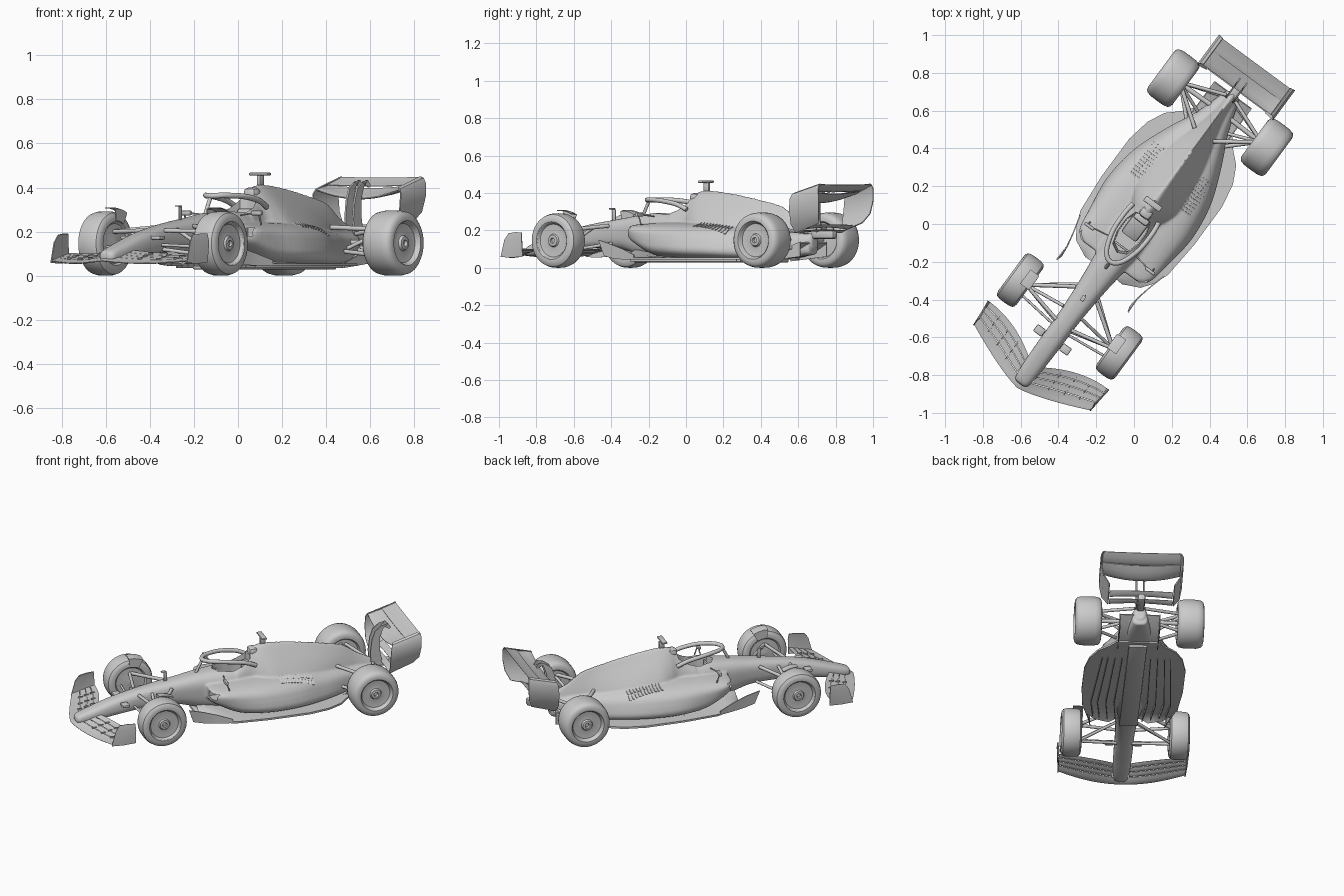
import bpy, bmesh, math
from mathutils import Matrix, Vector
from mathutils.bvhtree import BVHTree

if "Cube" in bpy.data.objects:
    bpy.data.objects.remove(bpy.data.objects["Cube"])
# Car is modelled along y (nose at -y), then turned and placed at the end
PLACE = Matrix.Rotation(math.radians(-36.4), 4, 'Z') @ Matrix.Translation((0.017, 0, 0))
SIDES = ((-1, "left"), (1, "right"))

def link(name, data):
    o = bpy.data.objects.new(name, data)
    bpy.context.collection.objects.link(o)
    return o

def make(name, bm):
    bmesh.ops.recalc_face_normals(bm, faces=bm.faces)
    me = bpy.data.meshes.new(name)
    bm.to_mesh(me)
    return link(name, me)

def skin(bm, rings, closed=True):
    vs = [[bm.verts.new(p) for p in r] for r in rings]
    n = len(vs[0])
    for a, b in zip(vs, vs[1:]):
        for i in range(n if closed else n - 1):
            j = (i + 1) % n
            bm.faces.new((a[i], a[j], b[j], b[i]))
    if closed:
        bm.faces.new(vs[0])
        bm.faces.new(vs[-1])

def spline(st, sub=5):
    out = []
    for i in range(len(st) - 1):
        p0, p1, p2, p3 = st[max(i - 1, 0)], st[i], st[i + 1], st[min(i + 2, len(st) - 1)]
        for t in (k / sub for k in range(sub)):
            out.append([0.5 * (2 * b + (c - a) * t + (2 * a - 5 * b + 4 * c - d) * t * t
                               + (3 * b - a - 3 * c + d) * t ** 3) for a, b, c, d in zip(p0, p1, p2, p3)])
    return out + [list(st[-1])]

def loft(bm, stations, p=2.8, n=40):
    """stations: y, half width, bottom z, top z, width factor at bottom, at top"""
    rings = []
    for y, hw, zb, zt, wb, wt in spline(stations):
        ring = []
        for a in (math.tau * i / n for i in range(n)):
            c, s = (math.copysign(abs(f) ** (2 / p), f) for f in (math.cos(a), math.sin(a)))
            f = (s + 1) / 2
            ring.append((hw * c * (wb + (wt - wb) * f), y, zb + (zt - zb) * f))
        rings.append(ring)
    skin(bm, rings)

def sheet(name, rows, th=0.006):
    bm = bmesh.new()
    skin(bm, rows, closed=False)
    o = make(name, bm)
    m = o.modifiers.new("thick", 'SOLIDIFY')
    m.thickness, m.offset = th, 0

def wing(name, sections, th=0.007, camber=0.06):
    """sections: x, leading y, leading z, trailing y, trailing z"""
    bm, rings, ts = bmesh.new(), [], [0, .08, .3, .65, 1]
    for x, y0, z0, y1, z1 in sections:
        rings.append([(x, y0 + (y1 - y0) * t, z0 + (z1 - z0) * t - camber * (y1 - y0) * 4 * t * (1 - t)
                       + sign * th * (0.15 + 1.3 * math.sqrt(t) * (1 - t)))
                      for sign, order in ((1, ts), (-1, ts[::-1])) for t in order])
    skin(bm, rings)
    make(name, bm)

def tube(name, pts, r, smooth=False):
    cu = bpy.data.curves.new(name, 'CURVE')
    cu.dimensions, cu.bevel_depth, cu.use_fill_caps, cu.bevel_resolution = '3D', r, True, 3
    s = cu.splines.new('POLY')
    pts = spline(pts, 6) if smooth else pts
    s.points.add(len(pts) - 1)
    for q, p in zip(s.points, pts):
        q.co = (*p, 1)
    link(name, cu)

def add_box(bm, c, size, rot=Matrix()):
    bmesh.ops.create_cube(bm, size=1, matrix=Matrix.Translation(c) @ rot @ Matrix.Diagonal((*size, 1)))

def box(name, c, size, rot=Matrix(), bevel=0.004):
    bm = bmesh.new()
    add_box(bm, c, size, rot)
    bmesh.ops.bevel(bm, geom=bm.edges[:], offset=bevel, segments=2, affect='EDGES', profile=0.5)
    make(name, bm)

def bake(o):
    me = bpy.data.meshes.new_from_object(o.evaluated_get(bpy.context.evaluated_depsgraph_get()))
    o.modifiers.clear()
    o.data = me

# Body: nose and tub, sidepods, engine cover fused into one smooth skin
bm = bmesh.new()
loft(bm, [(-1.04, .025, .072, .10, 1, .9), (-1.02, .045, .062, .118, 1, .9), (-.93, .055, .068, .15, 1, .9),
          (-.78, .06, .088, .197, 1, .9), (-.6, .066, .105, .235, .9, .9), (-.4, .083, .10, .264, .85, .9),
          (-.25, .108, .06, .286, .8, .85), (-.05, .13, .05, .3, 1, .8), (.3, .08, .05, .28, 1, .8)])
loft(bm, [(-.235, .20, .15, .232, .95, .95), (-.19, .258, .12, .236, .85, .95), (-.06, .285, .06, .243, .92, .88),
          (.12, .298, .045, .242, 1, .82), (.32, .275, .042, .235, 1, .76), (.5, .205, .042, .215, 1, .72),
          (.68, .11, .05, .195, 1, .8), (.86, .045, .07, .18, 1, .9)], 3.4)
loft(bm, [(-.04, .11, .2, .31, 1.1, .7), (.06, .11, .18, .385, 1.1, .36), (.12, .135, .15, .41, 1.2, .28),
          (.2, .165, .12, .411, 1.25, .2), (.35, .16, .1, .393, 1.3, .12), (.5, .12, .1, .365, 1.3, .12),
          (.65, .07, .1, .33, 1.2, .15), (.75, .045, .1, .265, 1.2, .28), (.87, .035, .1, .20, 1, .6)], 2.3)
body = make("body", bm)
m = body.modifiers.new("fuse", 'REMESH')
m.mode, m.voxel_size = 'VOXEL', 0.007
m = body.modifiers.new("blend", 'SMOOTH')
m.factor, m.iterations = 0.5, 7
# Cutters: cockpit opening and sidepod inlets
bm = bmesh.new()
half = [(0, -.19), (.05, -.165), (.073, -.09), (.072, 0), (.05, .06), (0, .07)]
hole = half + [(-x, y) for x, y in half[-2:0:-1]]
skin(bm, [[(x * k, y * k, z) for x, y in hole] for k, z in ((.85, .13), (1, .5))])
for s, _ in SIDES:
    add_box(bm, (s * .178, -.2, .198), (.085, .14, .036))
cut = make("opening_cutter", bm)
cut.hide_render = True
m = body.modifiers.new("openings", 'BOOLEAN')
m.operation, m.object, m.solver = 'DIFFERENCE', cut, 'EXACT'
bake(body)
bpy.data.objects.remove(cut)
bm = bmesh.new()
bm.from_mesh(body.data)
tree = BVHTree.FromBMesh(bm)

# Floor with raised entry, plank, diffuser
edge = [(-.29, .12, .05), (-.25, .21, .045), (-.19, .255, .035), (-.11, .287, .02), (.1, .305, 0), (.35, .305, 0),
        (.48, .28, 0), (.57, .235, 0), (.63, .17, 0), (.68, .13, 0)]
sheet("floor", [[(w * k, y, .05 + up * (1 - k * k)) for k in (-1, -.7, -.35, 0, .35, .7, 1)] for y, w, up in edge], .012)
sheet("diffuser", [[(k * .12, y, z) for k in (-1, 0, 1)] for y, z in ((.62, .05), (.72, .065), (.80, .1), (.86, .135))], .01)
box("plank", (0, .18, .037), (.11, .95, .016))
for s, side in SIDES:
    for i, x in enumerate((.1, .15, .2, .24)):
        sheet(f"floor_strake_{side}_{i}", [[(s * (x - .02), x * .4 - .29, z), (s * x, -.05, z), (s * x * .85, .5, z)] for z in (.034, .056)], .005)
    sheet(f"diffuser_wall_{side}", [[(s * .12, .62, z0), (s * .12, .86, z1)] for z0, z1 in ((.035, .06), (.055, .14))])
    # Upswept fence ahead of the sidepod
    sheet(f"floor_fence_{side}", [[(s * .235, -.395, .15), (s * .232, -.31, .125), (s * .25, -.22, .10), (s * .275, -.13, .07)],
                                  [(s * .225, -.365, .065), (s * .232, -.3, .05), (s * .25, -.22, .045), (s * .275, -.13, .045)]])

# Front wing: four swept elements, endplates and slot brackets
def front_section(u, f0, f1):
    k = abs(u) / .385
    le, te = -1.065 + .135 * k ** 1.3, -.785 - .145 * (1 - k) ** 2
    z0, rise = .068 - .012 * math.sin(math.pi * k), .055 - .02 * k
    return (u, le + (te - le) * f0, z0 + rise * f0, le + (te - le) * f1, z0 + rise * f1)

wing("front_wing_main", [front_section(u * .0385, 0, .34) for u in range(-10, 11)], .006)
for s, side in SIDES:
    for i, (a, b) in enumerate(((.36, .57), (.585, .785), (.80, 1))):
        wing(f"front_wing_flap_{side}_{i}", [front_section(s * (.05 + .0335 * j), a, b) for j in range(11)], .004)
        for u in (.14, .22, .3):
            sec = front_section(s * u, a - .06, a + .06)
            box(f"flap_bracket_{side}_{i}_{u}", (sec[0], (sec[1] + sec[3]) / 2, sec[4] + .001), (.005, .03, .01), bevel=.001)
    sheet(f"front_endplate_{side}", [[(s * .383, -.935, .058), (s * .385, -.86, .055), (s * .388, -.785, .06)],
                                     [(s * .383, -.91, .15), (s * .39, -.85, .155), (s * .397, -.785, .15)],
                                     [(s * .378, -.885, .185), (s * .385, -.84, .19), (s * .392, -.79, .19)]], .005)
    box(f"nose_camera_{side}", (s * .085, -.75, .172), (.055, .045, .018), bevel=.007)

# Rear wing: spoon main plane, flap, beam wing, rolled endplates, swan necks
for name, hw, y0, z0, y1, z1, sag, th in (
        ("rear_wing_main", .236, .895, .39, 1.0, .412, .04, .012), ("rear_wing_flap", .236, .985, .412, 1.068, .447, .006, .007),
        ("beam_wing_lower", .19, .89, .188, .93, .2, -.01, .005), ("beam_wing_upper", .19, .94, .207, .98, .228, -.01, .005)):
    wing(name, [(hw * k, y0, z0 - sag * (1 - k * k), y1, z1 - sag * (1 - k * k) * .4) for k in (i / 8 for i in range(-8, 9))], th)
for s, side in SIDES:
    sheet(f"rear_endplate_{side}", [[(s * u, a + (b - a) * t, za + (zb - za) * t) for t in (0, .5, 1)] for u, a, za, b, zb in
                                    ((.222, .9, .40, 1.07, .449), (.237, .893, .392, 1.072, .442), (.247, .885, .37, 1.075, .42),
                                     (.246, .88, .31, 1.075, .36), (.232, .88, .235, 1.065, .29), (.195, .885, .188, 1.04, .24))])
    sheet(f"swan_neck_{side}", [[(s * .022, a, za), (s * .022, b, za + .01)] for a, b, za in (
        (.83, .9, .18), (.825, .885, .26), (.835, .885, .34), (.855, .905, .395), (.895, .935, .425), (.945, .955, .40))], .009)

# Wheels: lathed tyre and cover
def wheel(name, s, x, y, r, hw, n=56):
    tread = [(.95, .88), (.82, .955), (.5, .993)]
    prof = ([(-.97, .03), (-.85, .3), (-.85, .62), (-1, .68), (-1, .78)] + [(-a, b) for a, b in tread] + [(0, 1)] + tread[::-1]
            + [(1, .78), (1, .69), (.93, .655), (.88, .65), (.72, .6), (.66, .35), (.7, .24), (.85, .2), (.87, .1), (.7, .08)])
    bm = bmesh.new()
    skin(bm, [[(s * (x + px * hw), y + r * pr * math.cos(math.tau * i / n), r + r * pr * math.sin(math.tau * i / n))
               for i in range(n)] for px, pr in prof])
    make(name, bm)

# Suspension arms: name, inner point, outer point, radius
ARMS = (("front_upper_a", (.05, -.65, .205), (.275, -.6, .2), .010), ("front_upper_b", (.07, -.45, .225), (.275, -.59, .2), .011),
        ("front_lower_a", (.045, -.66, .12), (.275, -.6, .09), .009), ("front_lower_b", (.065, -.43, .13), (.275, -.59, .09), .009),
        ("front_pushrod", (.06, -.57, .21), (.27, -.596, .1), .009), ("steering_rod", (.05, -.68, .14), (.275, -.655, .13), .007),
        ("rear_upper_a", (.06, .6, .22), (.25, .735, .21), .011), ("rear_upper_b", (.03, .84, .19), (.25, .755, .21), .010),
        ("rear_lower_a", (.07, .56, .12), (.25, .735, .09), .010), ("rear_lower_b", (.03, .83, .12), (.25, .755, .09), .010),
        ("rear_driveshaft", (.03, .75, .15), (.25, .745, .15), .013), ("rear_pullrod", (.05, .66, .1), (.25, .74, .2), .009))
for s, side in SIDES:
    wheel(f"front_wheel_{side}", s, .325, -.596, .146, .061)
    wheel(f"rear_wheel_{side}", s, .308, .745, .148, .08)
    # Small deflector over the inner front tyre
    sheet(f"wheel_deflector_{side}", [[(s * x, -.596 + h * math.sin(a), .148 + h * math.cos(a)) for a in (-.1, .1, .3, .5)]
                                      for x, h in ((.258, .1), (.258, .155), (.28, .16), (.315, .16))], .004)
    for n, a, b, r in ARMS:
        tube(f"{n}_{side}", [(s * a[0], *a[1:]), (s * b[0], *b[1:])], r)
    # Mirrors on stalks
    box(f"mirror_{side}", (s * .2, -.15, .285), (.06, .018, .022), bevel=.006)
    tube(f"mirror_stalk_{side}", [(s * .095, -.13, .275), (s * .19, -.148, .285)], .004)
    tube(f"mirror_strut_{side}", [(s * .21, -.13, .23), (s * .21, -.148, .28)], .004)
    # Cooling louvres laid on the skin
    bm = bmesh.new()
    for x, y in ((x, .21 + .02 * i) for i in range(11) for x in (.14, .178)):
        p, nrm, _, _ = tree.ray_cast(Vector((s * x, y, 1)), Vector((0, 0, -1)))
        if p:
            rot = Vector((0, 0, 1)).rotation_difference(nrm).to_matrix().to_4x4() @ Matrix.Rotation(.3, 4, 'X')
            add_box(bm, p, (.035, .012, .004), rot)
    make(f"louvres_{side}", bm)

# Halo, cockpit, roof and tail details
tube("halo_hoop", [(-.085, .08, .312), (-.092, .01, .342), (-.085, -.1, .36), (-.05, -.2, .364), (0, -.235, .362),
                   (.05, -.2, .364), (.085, -.1, .36), (.092, .01, .342), (.085, .08, .312)], .013, True)
tube("halo_pillar", [(0, -.232, .358), (0, -.25, .325), (0, -.275, .275)], .009, True)
box("headrest", (0, .05, .275), (.09, .05, .06), bevel=.012)
box("seat", (0, 0, .17), (.1, .14, .07), Matrix.Rotation(.4, 4, 'X'), .015)
box("steering_wheel", (0, -.135, .25), (.09, .012, .045), bevel=.005)
box("roof_camera_mast", (0, .15, .433), (.018, .035, .045))
box("roof_camera", (0, .145, .461), (.105, .032, .012))
box("airbox_inlet_lip", (0, .085, .372), (.07, .06, .055), bevel=.02)
box("nose_sensor_mast", (0, -.466, .283), (.006, .022, .06), bevel=.002)
box("nose_sensor", (0, -.478, .316), (.02, .03, .006), bevel=.002)
box("rear_crash_structure", (0, .92, .178), (.045, .17, .045), bevel=.012)

# Bake modifiers, shade, and turn the whole car into place
bpy.ops.object.select_all(action='DESELECT')
for o in list(bpy.context.scene.objects):
    if o.type == 'MESH':
        if o.modifiers:
            bake(o)
        o.select_set(True)
        bpy.context.view_layer.objects.active = o
    o.matrix_world = PLACE
bpy.ops.object.shade_smooth_by_angle(angle=math.radians(35))
